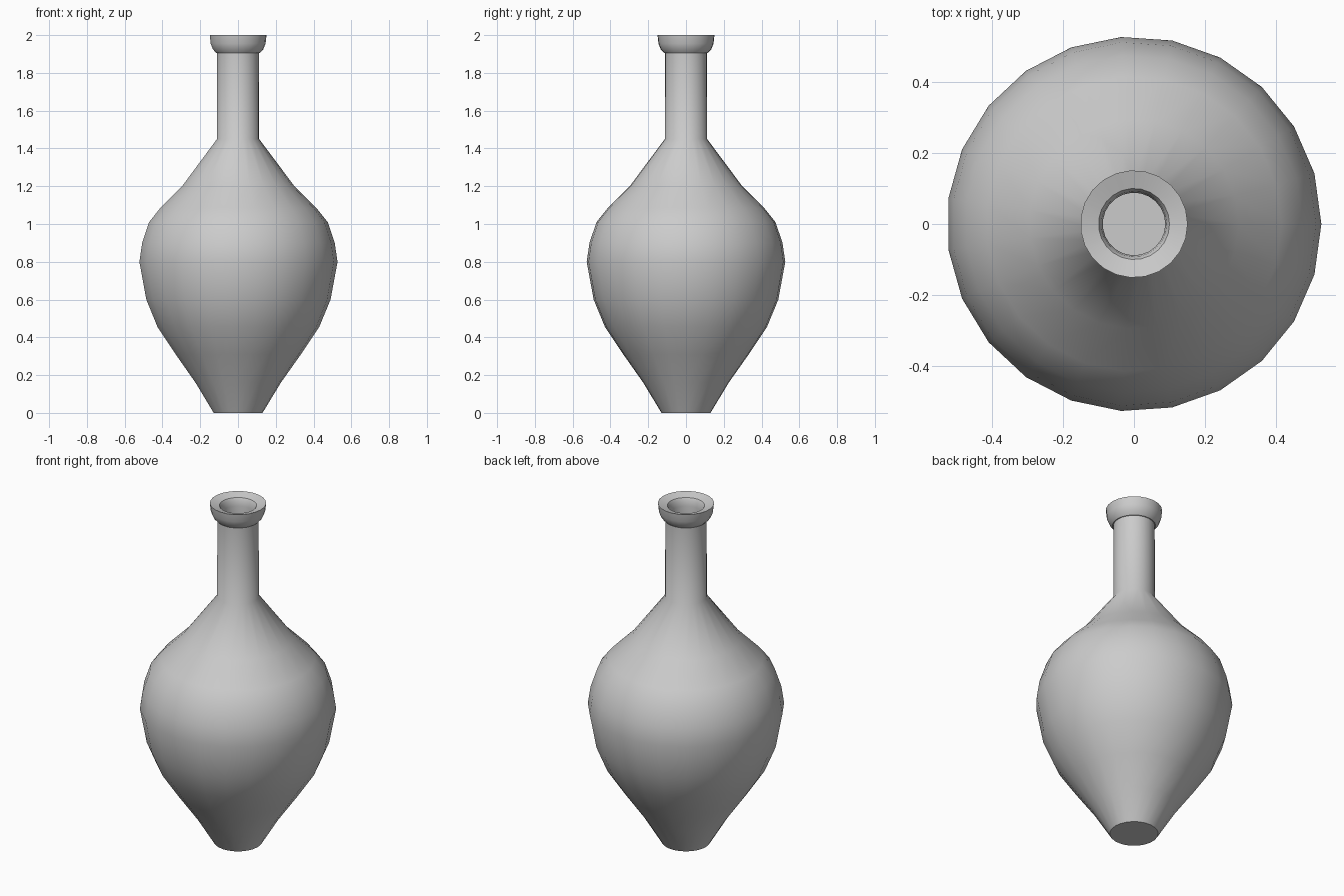
import bpy, bmesh, math

if "Cube" in bpy.data.objects:
    bpy.data.objects.remove(bpy.data.objects["Cube"])

SIDES = 23

# Profile as (radius, height): outside from the foot up, then down the inside
outer = [(0.13, 0), (0.227, 0.16), (0.333, 0.31), (0.43, 0.455), (0.49, 0.6),
         (0.527, 0.8), (0.512, 0.9), (0.475, 1.01), (0.415, 1.085), (0.295, 1.205),
         (0.112, 1.45), (0.111, 1.905)]
lip = [(0.116, 1.905), (0.134, 1.925), (0.146, 1.955), (0.151, 2.0)]
inner = [(0.1, 1.985), (0.092, 1.97), (0.088, 1.94), (0.088, 1.45), (0.275, 1.19),
         (0.39, 1.07), (0.45, 0.99), (0.5, 0.8), (0.465, 0.61), (0.31, 0.32),
         (0.11, 0.03)]


def lathe(name, profile):
    """Spin a profile round z and cap both of its ends."""
    bm = bmesh.new()
    rings = []
    for r, z in profile:
        rings.append([bm.verts.new((r * math.cos(2 * math.pi * i / SIDES),
                                    r * math.sin(2 * math.pi * i / SIDES), z))
                      for i in range(SIDES)])
    for a, b in zip(rings, rings[1:]):
        for i in range(SIDES):
            j = (i + 1) % SIDES
            bm.faces.new((a[i], a[j], b[j], b[i]))
    bm.faces.new(rings[0][::-1])   # underside of the foot
    bm.faces.new(rings[-1])        # floor inside the vessel
    mesh = bpy.data.meshes.new(name)
    bm.to_mesh(mesh)
    bm.free()
    obj = bpy.data.objects.new(name, mesh)
    bpy.context.collection.objects.link(obj)
    return obj


# Hollow vase in one skin
vase = lathe("vase", outer + lip + inner)
bpy.context.view_layer.objects.active = vase
vase.select_set(True)
bpy.ops.object.shade_smooth_by_angle(angle=math.radians(42))
